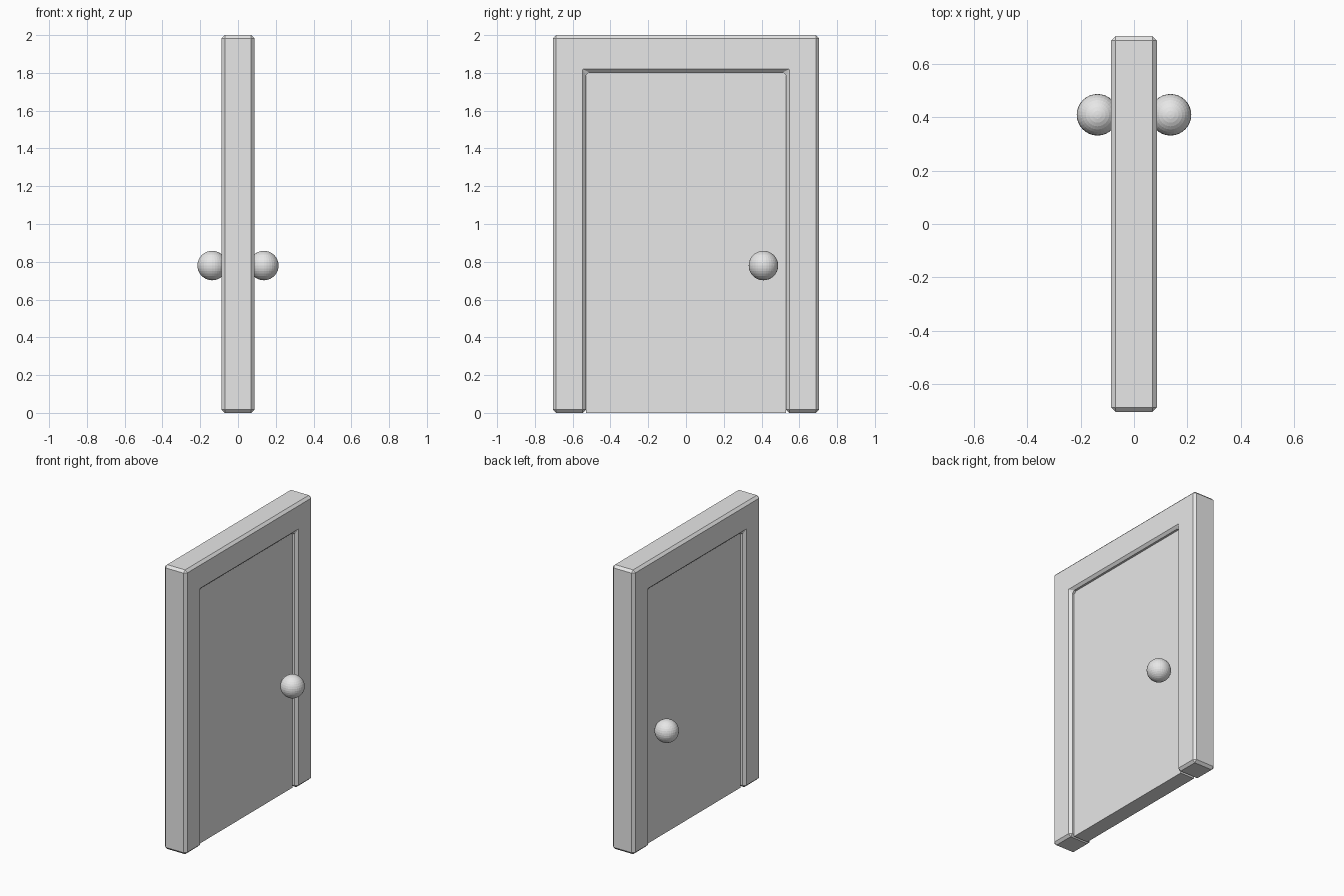
import bpy, bmesh
from mathutils import Matrix

if "Cube" in bpy.data.objects:
    bpy.data.objects.remove(bpy.data.objects["Cube"])

grey = bpy.data.materials.new("light grey")
grey.diffuse_color = (0.8, 0.8, 0.8, 1)
grey.use_nodes = True
grey.node_tree.nodes["Principled BSDF"].inputs["Base Color"].default_value = grey.diffuse_color


def make_object(name, bm):
    bmesh.ops.recalc_face_normals(bm, faces=bm.faces)
    mesh = bpy.data.meshes.new(name)
    bm.to_mesh(mesh)
    bm.free()
    mesh.materials.append(grey)
    obj = bpy.data.objects.new(name, mesh)
    bpy.context.collection.objects.link(obj)
    return obj


def extrude_profile(name, profile, half):
    """Extrude a y-z outline along x, from -half to +half."""
    bm = bmesh.new()
    face = bm.faces.new([bm.verts.new((-half, y, z)) for y, z in profile])
    new = bmesh.ops.extrude_face_region(bm, geom=[face])["geom"]
    verts = [v for v in new if isinstance(v, bmesh.types.BMVert)]
    bmesh.ops.translate(bm, verts=verts, vec=(2 * half, 0, 0))
    return make_object(name, bm)


# Frame: an upside-down U with chamfered edges
W, OPEN_W, OPEN_H = 0.705, 0.53, 1.803
frame = extrude_profile("door_frame", [
    (-W, 0), (-OPEN_W, 0), (-OPEN_W, OPEN_H), (OPEN_W, OPEN_H),
    (OPEN_W, 0), (W, 0), (W, 2), (-W, 2)], 0.087)
bevel = frame.modifiers.new("chamfer", 'BEVEL')
bevel.width = 0.017
bevel.segments = 1
bevel.limit_method = 'ANGLE'

# Door panel, set back from both faces of the frame
extrude_profile("door_panel", [
    (-OPEN_W, 0), (OPEN_W, 0), (OPEN_W, OPEN_H), (-OPEN_W, OPEN_H)], 0.055)

# A round knob on each side
for side, x in (("left", -0.137), ("right", 0.137)):
    bm = bmesh.new()
    bmesh.ops.create_uvsphere(bm, u_segments=32, v_segments=16, radius=0.078,
                              matrix=Matrix.Translation((x, 0.41, 0.78)))
    make_object(side + "_knob", bm)
